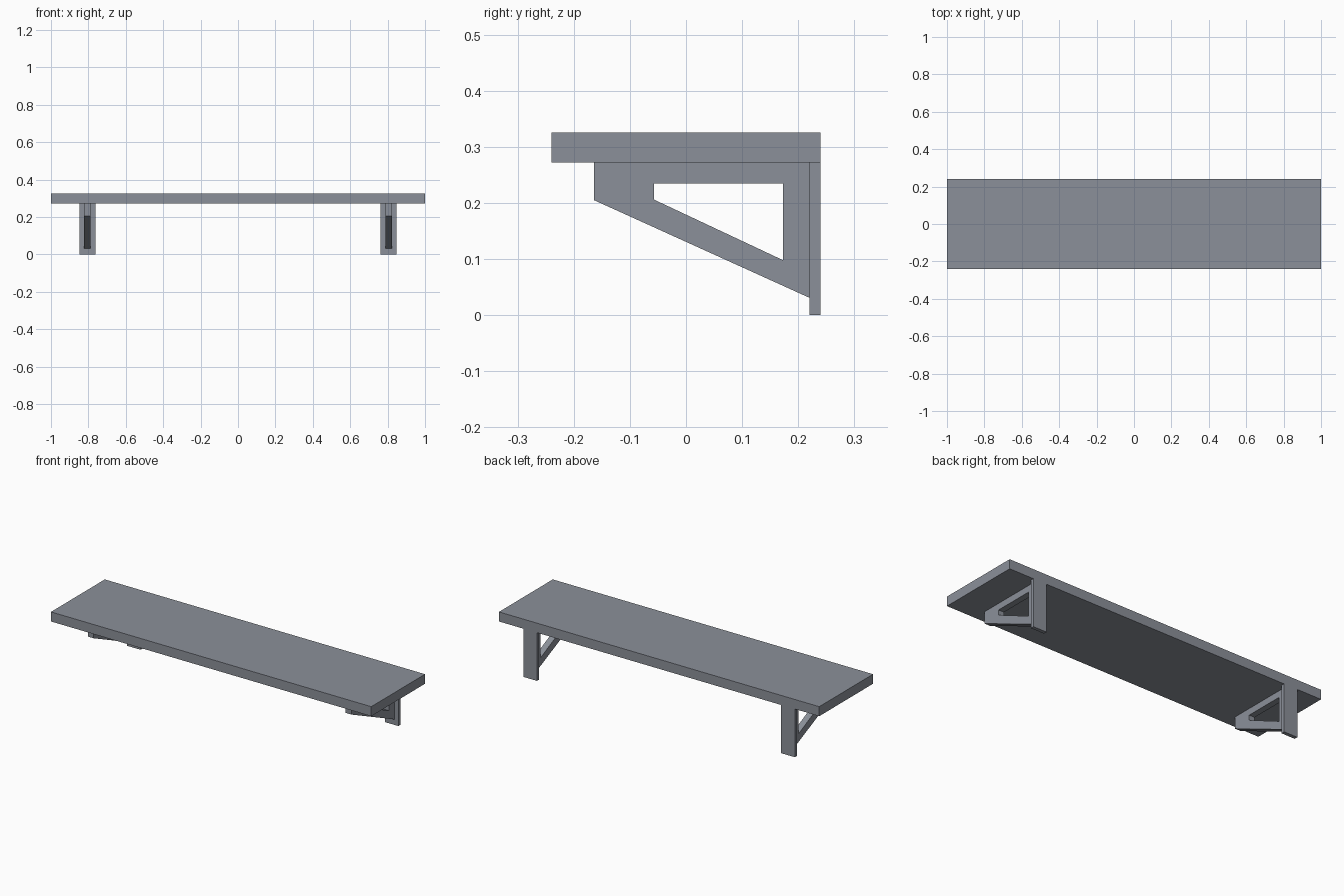
import bpy, bmesh

if "Cube" in bpy.data.objects:
    bpy.data.objects.remove(bpy.data.objects["Cube"])

grey = bpy.data.materials.new("slate_grey")
grey.diffuse_color = (0.26, 0.28, 0.32, 1)
grey.use_nodes = True
grey.node_tree.nodes["Principled BSDF"].inputs["Base Color"].default_value = grey.diffuse_color


def finish(name, bm):
    bmesh.ops.recalc_face_normals(bm, faces=bm.faces)
    me = bpy.data.meshes.new(name)
    bm.to_mesh(me)
    bm.free()
    me.materials.append(grey)
    ob = bpy.data.objects.new(name, me)
    bpy.context.collection.objects.link(ob)


def box(name, x0, x1, y0, y1, z0, z1):
    bm = bmesh.new()
    bmesh.ops.create_cube(bm, size=1)
    for v in bm.verts:
        v.co = ((x0 + x1) / 2 + v.co.x * (x1 - x0),
                (y0 + y1) / 2 + v.co.y * (y1 - y0),
                (z0 + z1) / 2 + v.co.z * (z1 - z0))
    finish(name, bm)


def frame(name, outer, inner, x, half):
    """Ring between two matching (y, z) outlines, extruded along x."""
    bm = bmesh.new()
    o = [bm.verts.new((x - half, y, z)) for y, z in outer]
    i = [bm.verts.new((x - half, y, z)) for y, z in inner]
    n = len(o)
    for k in range(n):
        m = (k + 1) % n
        bm.faces.new((o[k], o[m], i[m], i[k]))
    ext = bmesh.ops.extrude_face_region(bm, geom=bm.faces[:], use_keep_orig=True)
    for v in ext["geom"]:
        if isinstance(v, bmesh.types.BMVert):
            v.co.x += 2 * half
    finish(name, bm)


OUTER = [(-0.164, 0.272), (-0.164, 0.205), (0.22, 0.031), (0.22, 0.272)]
INNER = [(-0.057, 0.235), (-0.057, 0.206), (0.173, 0.098), (0.173, 0.235)]

# Shelf board
box("shelf_board", -1, 1, -0.24, 0.24, 0.272, 0.326)

# Wall plate and triangular brace on each side
for side, x in (("left", -0.805), ("right", 0.805)):
    box(side + "_wall_plate", x - 0.0425, x + 0.0425, 0.22, 0.24, 0, 0.272)
    frame(side + "_brace", OUTER, INNER, x, 0.0175)
